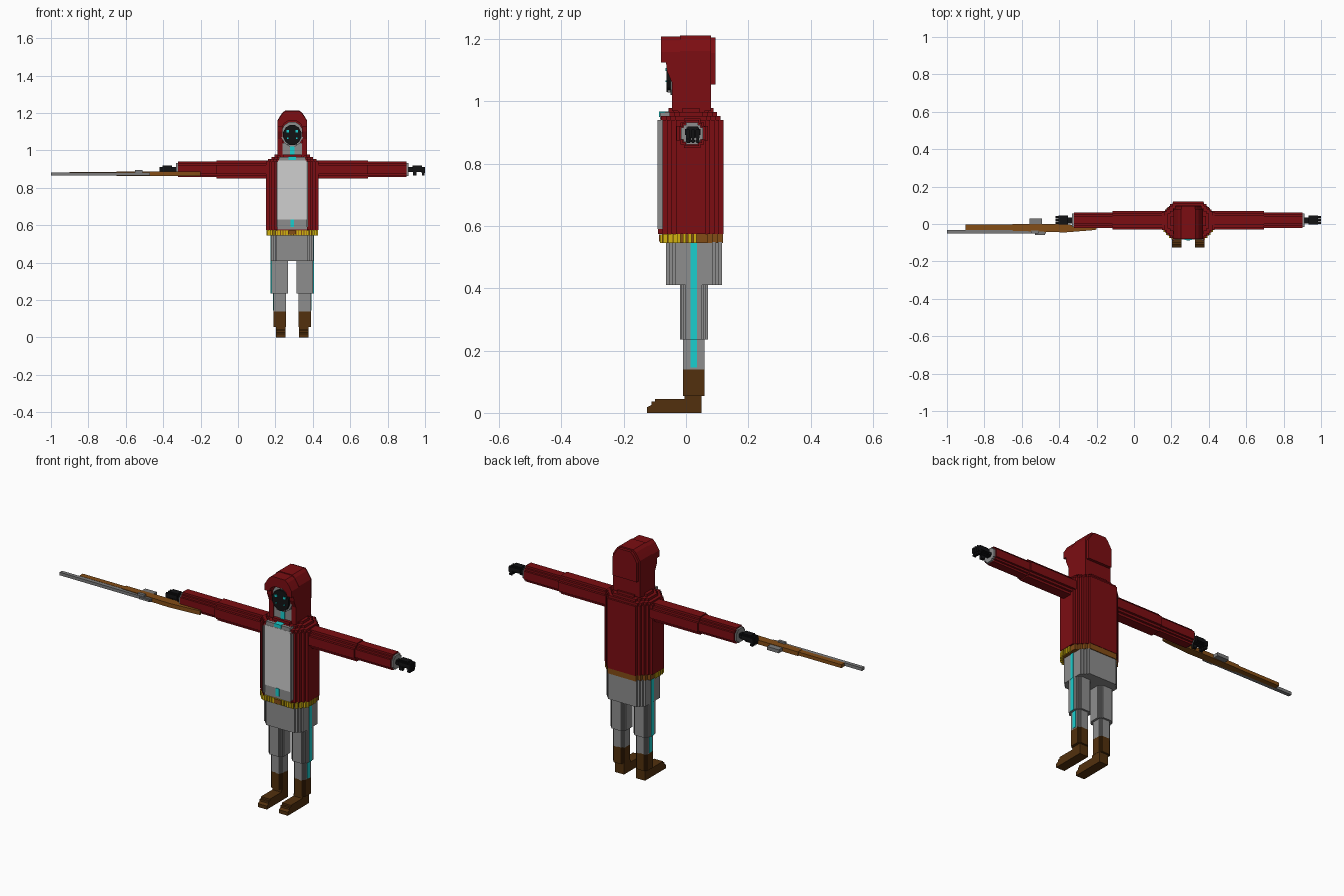
import bpy, bmesh, math

CX, CY = 0.29, 0.016   # centre of the figure


def mat(name, r, g, b):
    m = bpy.data.materials.new(name)
    m.diffuse_color = (r, g, b, 1)
    return m


RED = mat("dark red cloth", 0.2, 0.004, 0.006)
GREY = mat("grey cloth", 0.27, 0.27, 0.27)
WHITE = mat("pale shirt", 0.62, 0.62, 0.62)
BOOT = mat("boot brown", 0.085, 0.03, 0.004)
WOOD = mat("wood brown", 0.23, 0.075, 0.008)
YELLOW = mat("brass yellow", 0.65, 0.45, 0.005)
CYAN = mat("cyan", 0.01, 0.62, 0.62)
BLACK = mat("black", 0.006, 0.006, 0.007)
STEEL = mat("gun grey", 0.2, 0.2, 0.2)


def prism(name, pts, lo, hi, axis, material):
    """Extrude a 2D outline along an axis (x: pts are y,z; y: x,z; z: x,y)."""
    def place(p, t):
        return {'x': (t, p[0], p[1]), 'y': (p[0], t, p[1]), 'z': (p[0], p[1], t)}[axis]
    bm = bmesh.new()
    a = [bm.verts.new(place(p, lo)) for p in pts]
    b = [bm.verts.new(place(p, hi)) for p in pts]
    bm.faces.new(a)
    bm.faces.new(b)
    for i in range(len(pts)):
        j = (i + 1) % len(pts)
        bm.faces.new((a[i], a[j], b[j], b[i]))
    bmesh.ops.recalc_face_normals(bm, faces=bm.faces)
    me = bpy.data.meshes.new(name)
    bm.to_mesh(me)
    bm.free()
    me.materials.append(material)
    ob = bpy.data.objects.new(name, me)
    bpy.context.collection.objects.link(ob)
    return ob


def stepped(u0, u1, v0, v1, cut, n=3):
    """Rectangle whose corners are cut by small stairs."""
    s = cut / n
    stair = []
    for i in range(n):
        stair += [(i * s, cut - i * s), (i * s + s, cut - i * s)]
    stair.append((cut, 0))
    c = [(u0 + p, v0 + q) for p, q in stair]
    c += [(u1 - p, v0 + q) for p, q in reversed(stair)]
    c += [(u1 - p, v1 - q) for p, q in stair]
    c += [(u0 + p, v1 - q) for p, q in reversed(stair)]
    return [p for i, p in enumerate(c) if p != c[i - 1]]


def box(name, x0, x1, y0, y1, z0, z1, material):
    return prism(name, [(x0, y0), (x1, y0), (x1, y1), (x0, y1)], z0, z1, 'z', material)


def column(name, hx, y0, y1, z0, z1, cut, material, cx=CX, n=3):
    return prism(name, stepped(cx - hx, cx + hx, y0, y1, cut, n), z0, z1, 'z', material)


# Jacket with a notch in front for the shirt, and stepped shoulders
def jacket_layer(hx, y0, y1, z0, z1, cut):
    pts = stepped(CX - hx, CX + hx, y0, y1, cut, 4)
    k = [i for i, p in enumerate(pts) if abs(p[1] - y0) < 1e-6][0]
    w = 0.078
    notch = [(CX - w, y0), (CX - w, y0 + 0.016), (CX + w, y0 + 0.016), (CX + w, y0)]
    prism("jacket", pts[:k + 1] + notch + pts[k + 1:], z0, z1, 'z', RED)


jacket_layer(0.14, -0.09, 0.121, 0.575, 0.94, 0.058)
for i in range(3):
    column("shoulder_step", 0.13 - i * 0.018, -0.08 + i * 0.012, 0.111 - i * 0.011,
           0.94 + i * 0.013, 0.953 + i * 0.013, 0.045, RED)

# Shirt, its lower edge and collar
box("shirt", CX - 0.076, CX + 0.076, -0.084, -0.07, 0.63, 0.945, WHITE)
box("shirt_hem", CX - 0.078, CX + 0.078, -0.082, -0.07, 0.576, 0.63, GREY)
for s in (-1, 1):
    x = CX + s * 0.08
    box("shirt_edge", x - 0.004, x + 0.004, -0.092, -0.07, 0.59, 0.94, GREY)
box("collar", CX - 0.07, CX + 0.07, -0.083, -0.03, 0.94, 0.965, GREY)
box("collar_light", CX - 0.02, CX + 0.02, -0.086, -0.04, 0.95, 0.967, CYAN)
box("hem_light", CX - 0.01, CX + 0.01, -0.087, -0.08, 0.59, 0.63, CYAN)

# Belt with a row of cartridges around the front
column("belt", 0.132, -0.077, 0.119, 0.546, 0.575, 0.05, WOOD)
for i in range(13):
    x = CX - 0.084 + i * 0.014
    box("cartridge", x - 0.005, x + 0.005, -0.083, -0.075, 0.545, 0.573, YELLOW)
for s in (-1, 1):
    for i in range(3):
        x, y = CX + s * (0.098 + i * 0.014), -0.068 + i * 0.016
        box("cartridge", x - 0.006, x + 0.006, y - 0.006, y + 0.008, 0.545, 0.575, YELLOW)
    for i in range(4):
        x, y = CX + s * 0.134, -0.022 + i * 0.017
        box("cartridge", x - 0.004, x + 0.004, y - 0.005, y + 0.005, 0.545, 0.575, YELLOW)
box("buckle", CX - 0.02, CX + 0.02, -0.086, -0.08, 0.55, 0.572, WOOD)

# Hips
column("hips", 0.113, -0.065, 0.115, 0.41, 0.548, 0.03, GREY)

# Legs, boots and side stripes
for s in (-1, 1):
    lx = CX + s * 0.067
    column("thigh", 0.045, -0.02, 0.07, 0.235, 0.42, 0.018, GREY, lx)
    column("shin", 0.033, -0.01, 0.06, 0.14, 0.235, 0.012, GREY, lx)
    column("boot_shaft", 0.033, -0.01, 0.06, 0.055, 0.143, 0.012, BOOT, lx)
    fx = CX + s * 0.061
    prism("boot_foot", [(-0.125, 0), (0.05, 0), (0.05, 0.057), (-0.005, 0.057),
                        (-0.005, 0.045), (-0.1, 0.045), (-0.1, 0.036), (-0.11, 0.036),
                        (-0.11, 0.026), (-0.125, 0.018)], fx - 0.026, fx + 0.026, 'x', BOOT)
    for d, z0, z1 in ((0.113, 0.41, 0.546), (0.112, 0.235, 0.41), (0.1, 0.145, 0.235)):
        x = CX + s * d
        box("side_stripe", x - 0.003, x + 0.003, 0.015, 0.036, z0, z1, CYAN)

# Arms and hands
for s in (-1, 1):
    def arm(name, d0, d1, y0, y1, z0, z1, cut, m):
        a, b = sorted((CX + s * d0, CX + s * d1))
        prism(name, stepped(y0, y1, z0, z1, cut, 2), a, b, 'x', m)
    arm("upper_sleeve", 0.12, 0.405, -0.03, 0.07, 0.85, 0.945, 0.024, RED)
    arm("lower_sleeve", 0.405, 0.612, -0.021, 0.062, 0.857, 0.94, 0.02, RED)
    arm("cuff", 0.6, 0.622, -0.016, 0.055, 0.862, 0.933, 0.016, GREY)
    arm("wrist", 0.62, 0.65, 0.004, 0.036, 0.885, 0.91, 0.006, BLACK)
    arm("palm", 0.643, 0.693, -0.003, 0.046, 0.885, 0.92, 0.008, BLACK)
    for y in (0.0, 0.0155, 0.031):
        arm("finger", 0.69, 0.71, y, y + 0.013, 0.88, 0.912, 0.003, BLACK)
        arm("finger_tip", 0.693, 0.707, y, y + 0.013, 0.866, 0.88, 0.003, BLACK)
    arm("thumb", 0.645, 0.665, 0.0, 0.016, 0.866, 0.888, 0.003, BLACK)

# Hood: neck, arched sides, back bulge
def arch(h, base, top):
    """Pointed hood outline in x,z."""
    half = [(h, base), (h, top - 0.05), (h - 0.012, top - 0.03),
            (h - 0.024, top - 0.012), (h * 0.5, top)]
    return [(CX + x, z) for x, z in half] + [(CX - x, z) for x, z in reversed(half)]


prism("hood", arch(0.078, 0.97, 1.212), -0.02, 0.08, 'y', RED)
prism("hood_back", arch(0.07, 1.055, 1.205), 0.08, 0.095, 'y', RED)

# Hood brim around the face, with open front
outer = arch(0.078, 1.125, 1.208)
inner = [(CX + x, z) for x, z in ((-0.052, 1.125), (-0.045, 1.143), (-0.022, 1.158),
                                  (0.022, 1.158), (0.045, 1.143), (0.052, 1.125))]
prism("hood_brim", outer + inner, -0.081, -0.02, 'y', RED)
for s in (-1, 1):
    a, b = sorted((CX + s * 0.052, CX + s * 0.078))
    prism("hood_side", [(-0.064, 1.126), (-0.062, 1.1), (-0.045, 1.06), (-0.045, 0.97),
                        (-0.01, 0.97), (-0.01, 1.126)], a, b, 'x', RED)

# Face: padded rim, black mask and glowing details
def disc(name, rx, rz, zc, y0, y1, m):
    pts = [(CX + rx * math.cos(math.tau * (i + .5) / 12),
            zc + rz * math.sin(math.tau * (i + .5) / 12)) for i in range(12)]
    prism(name, pts, y0, y1, 'y', m)


disc("face_rim", 0.06, 0.068, 1.087, -0.05, -0.01, GREY)
disc("mask", 0.05, 0.055, 1.083, -0.062, -0.02, BLACK)
for s in (-1, 1):
    x = CX + s * 0.024
    box("eye", x - 0.007, x + 0.007, -0.066, -0.06, 1.097, 1.108, CYAN)
    box("mask_light", x - 0.003, x + 0.003, -0.066, -0.06, 1.062, 1.068, CYAN)
box("mask_chin", CX - 0.025, CX + 0.025, -0.06, -0.02, 1.028, 1.045, STEEL)
box("neck", CX - 0.053, CX + 0.053, -0.04, 0.0, 0.965, 1.04, GREY)
box("neck_light", CX - 0.012, CX + 0.012, -0.045, -0.038, 0.965, 1.025, CYAN)

# Rifle lying flat along the arm
box("barrel", -1.0, -0.47, -0.052, -0.032, 0.867, 0.883, STEEL)
box("fore_stock", -0.9, -0.64, -0.032, -0.004, 0.866, 0.884, WOOD)
prism("rifle_stock", [(-0.65, -0.036), (-0.37, -0.045), (-0.23, -0.034), (-0.2, -0.03),
                      (-0.2, -0.02), (-0.34, -0.004), (-0.37, 0.0), (-0.65, 0.0)],
      0.864, 0.886, 'z', WOOD)
box("magazine", -0.56, -0.492, -0.002, 0.03, 0.866, 0.884, STEEL)
box("bolt", -0.55, -0.51, -0.05, -0.035, 0.88, 0.894, STEEL)
box("rear_sight", -0.53, -0.475, -0.06, -0.045, 0.87, 0.88, STEEL)
